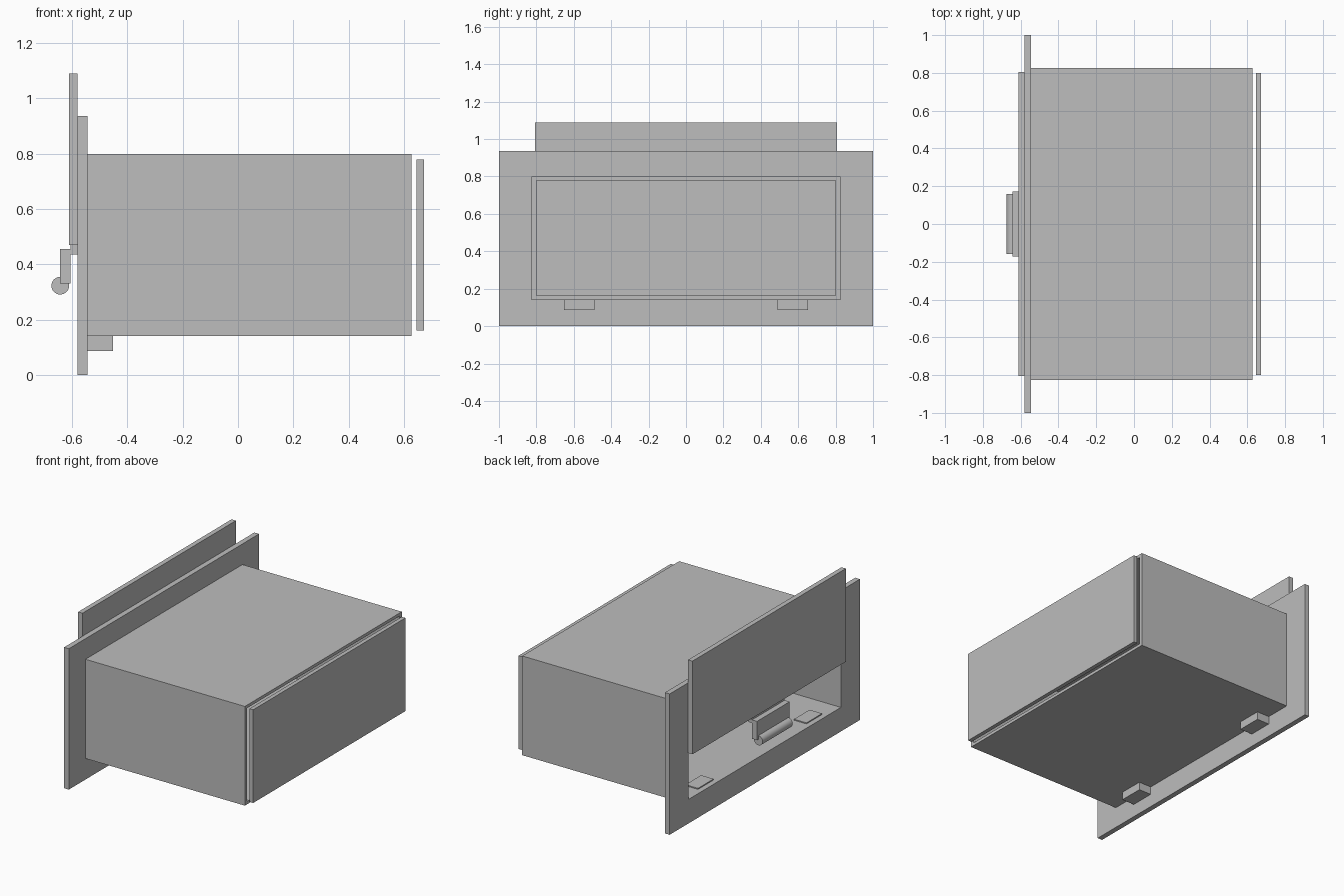
import bpy, bmesh, math

if "Cube" in bpy.data.objects:
    bpy.data.objects.remove(bpy.data.objects["Cube"])

grey = bpy.data.materials.new("light_grey")
grey.diffuse_color = (0.51, 0.51, 0.51, 1)
grey.use_nodes = True
grey.node_tree.nodes["Principled BSDF"].inputs["Base Color"].default_value = grey.diffuse_color


def finish(name, bm):
    bmesh.ops.recalc_face_normals(bm, faces=bm.faces[:])
    mesh = bpy.data.meshes.new(name)
    bm.to_mesh(mesh)
    bm.free()
    mesh.materials.append(grey)
    obj = bpy.data.objects.new(name, mesh)
    bpy.context.collection.objects.link(obj)
    return obj


def box(name, x0, x1, y0, y1, z0, z1):
    bm = bmesh.new()
    bmesh.ops.create_cube(bm, size=1)
    for v in bm.verts:
        v.co.x = x1 if v.co.x > 0 else x0
        v.co.y = y1 if v.co.y > 0 else y0
        v.co.z = z1 if v.co.z > 0 else z0
    return finish(name, bm)


def ring(name, x0, x1, outer, inner):
    """Rectangular tube along x; outer and inner are (half width, z low, z high)."""
    bm = bmesh.new()
    loops = []
    for x in (x0, x1):
        for w, lo, hi in (outer, inner):
            loops.append([bm.verts.new((x, y, z))
                          for y, z in ((-w, lo), (w, lo), (w, hi), (-w, hi))])
    o0, i0, o1, i1 = loops
    for a, b in ((o0, i0), (o1, i1), (o0, o1), (i0, i1)):
        for k in range(4):
            n = (k + 1) % 4
            bm.faces.new((a[k], a[n], b[n], b[k]))
    return finish(name, bm)


opening = (0.80, 0.16, 0.78)

# Hollow chamber, front frame and separate rear panel
ring("chamber", -0.545, 0.628, (0.825, 0.14, 0.80), opening)
ring("front_frame", -0.58, -0.545, (1.0, 0.0, 0.937), opening)
box("rear_panel", 0.645, 0.672, -0.80, 0.80, 0.16, 0.78)

# Raised sliding door
box("door", -0.612, -0.58, -0.806, 0.806, 0.47, 1.09)

# Door handle: tab, bracket and round grip
box("handle_tab", -0.606, -0.58, -0.172, 0.172, 0.435, 0.47)
box("handle_bracket", -0.643, -0.606, -0.172, 0.172, 0.33, 0.455)
bm = bmesh.new()
bmesh.ops.create_cone(bm, cap_ends=True, segments=32, radius1=0.032,
                      radius2=0.032, depth=0.316)
for v in bm.verts:
    x, y, z = v.co
    v.co = (x - 0.643, z, y + 0.323)
grip = finish("handle_grip", bm)
bpy.context.view_layer.objects.active = grip
grip.select_set(True)
bpy.ops.object.shade_smooth_by_angle(angle=math.radians(35))

# Feet that pass through the chamber floor
for side, y in (("right", -0.57), ("left", 0.57)):
    box("foot_" + side, -0.545, -0.453, y - 0.082, y + 0.082, 0.087, 0.167)
